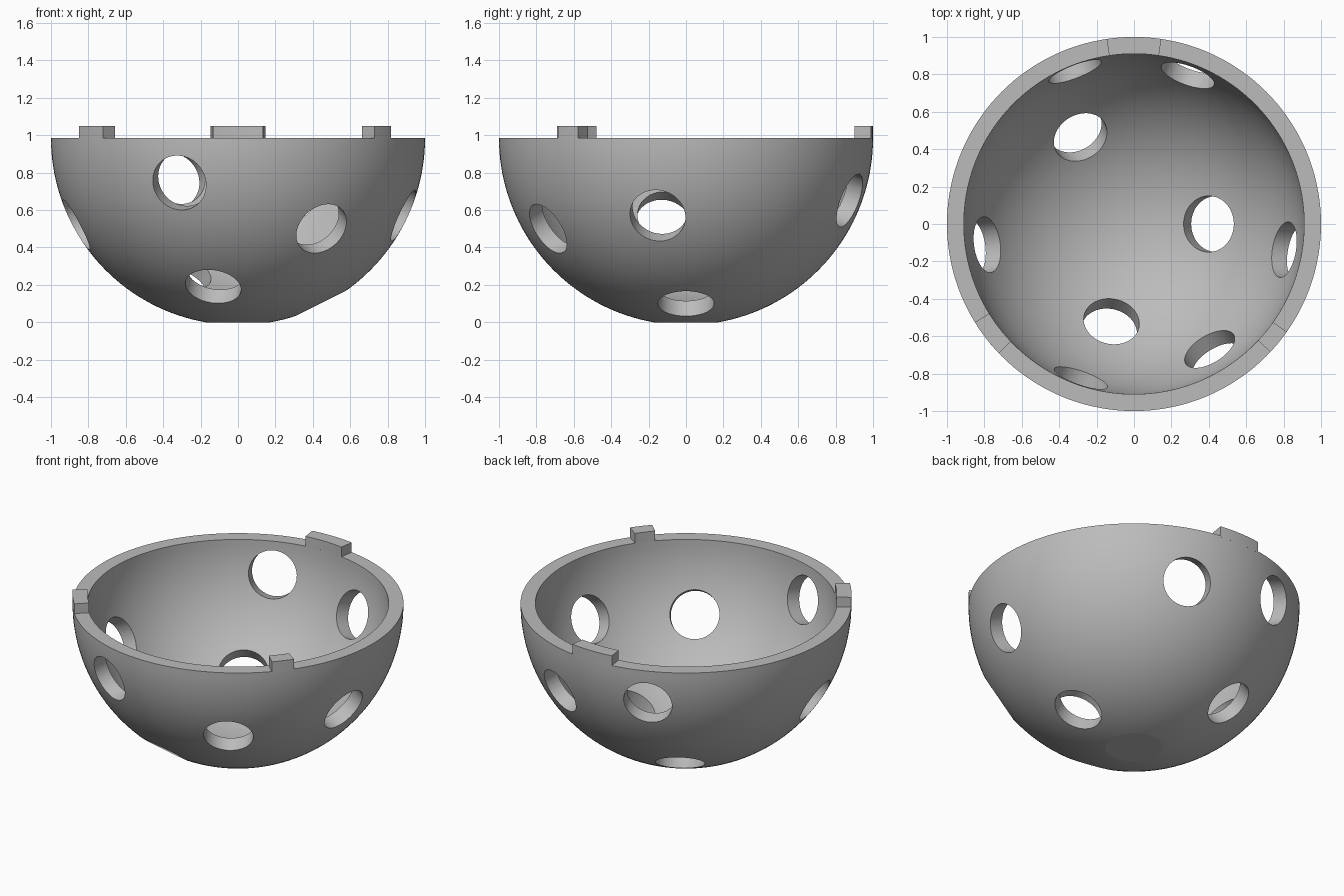
import bpy, bmesh
from math import sin, cos, radians, acos, pi
from mathutils import Vector, Matrix

cube = bpy.data.objects.get("Cube")
if cube:
    bpy.data.objects.remove(cube)

OUTER, INNER, RIM_Z, TOP_Z = 1.0, 0.91, 0.985, 1.05
HOLE_RADIUS = 0.15

grey = bpy.data.materials.new("plain grey")
grey.use_nodes = True
colour = (0.5, 0.5, 0.5, 1)
grey.diffuse_color = colour
grey.node_tree.nodes["Principled BSDF"].inputs["Base Color"].default_value = colour


def make_object(name, bm):
    bmesh.ops.recalc_face_normals(bm, faces=bm.faces)
    mesh = bpy.data.meshes.new(name)
    bm.to_mesh(mesh)
    bm.free()
    mesh.materials.append(grey)
    obj = bpy.data.objects.new(name, mesh)
    bpy.context.collection.objects.link(obj)
    return obj


def activate(obj):
    bpy.ops.object.select_all(action='DESELECT')
    obj.select_set(True)
    bpy.context.view_layer.objects.active = obj


def arc(radius, end, steps=36):
    return [(radius * cos(end * i / steps), RIM_Z - radius * sin(end * i / steps))
            for i in range(steps + 1)]


# Bowl shell: outer arc with a flat base, and inner arc down to the pole
base_angle = pi / 2 - acos(RIM_Z / OUTER)
profile = [(0, 0)] + arc(OUTER, base_angle)[::-1] + arc(INNER, pi / 2)
bm = bmesh.new()
verts = [bm.verts.new((r, 0, z)) for r, z in profile]
edges = [bm.edges.new(pair) for pair in zip(verts, verts[1:])]
bmesh.ops.spin(bm, geom=verts + edges, axis=(0, 0, 1), cent=(0, 0, 0),
               angle=2 * pi, steps=144)
bmesh.ops.remove_doubles(bm, verts=bm.verts, dist=0.0005)
bowl = make_object("bowl_shell", bm)

# Round holes drilled towards the sphere centre
hole_directions = [
    (-0.317, -0.917, -0.242), (0.451, -0.746, -0.49), (-0.134, -0.58, -0.802),
    (-0.875, -0.123, -0.468), (0.895, -0.153, -0.419), (0.445, 0, -0.895),
    (-0.319, 0.517, -0.794), (-0.351, 0.908, -0.23), (0.32, 0.885, -0.338),
]
bm = bmesh.new()
for d in hole_directions:
    d = Vector(d).normalized()
    place = Matrix.Translation(Vector((0, 0, RIM_Z)) + d * 0.95)
    turn = d.to_track_quat('Z', 'Y').to_matrix().to_4x4()
    bmesh.ops.create_cone(bm, cap_ends=True, segments=64, radius1=HOLE_RADIUS,
                          radius2=HOLE_RADIUS, depth=0.3, matrix=place @ turn)
cutter = make_object("hole_cutter", bm)
cutter.hide_render = True

cut = bowl.modifiers.new("holes", 'BOOLEAN')
cut.operation = 'DIFFERENCE'
cut.solver = 'EXACT'
cut.object = cutter
activate(bowl)
bpy.ops.object.modifier_apply(modifier=cut.name)
bpy.data.objects.remove(cutter)
bpy.ops.object.shade_smooth_by_angle(angle=radians(8))


# Locating tabs standing on the rim
def rim_tab(name, centre, half_angle, steps=8):
    angles = [radians(centre + half_angle * (2 * i / steps - 1)) for i in range(steps + 1)]
    outline = [(OUTER, a) for a in angles] + [(INNER, a) for a in reversed(angles)]
    bm = bmesh.new()
    face = bm.faces.new([bm.verts.new((r * cos(a), r * sin(a), RIM_Z - 0.01))
                         for r, a in outline])
    up = bmesh.ops.extrude_face_region(bm, geom=[face], use_keep_orig=True)
    top = [v for v in up["geom"] if isinstance(v, bmesh.types.BMVert)]
    bmesh.ops.translate(bm, verts=top, vec=(0, 0, TOP_Z - RIM_Z + 0.01))
    tab = make_object(name, bm)
    activate(tab)
    bpy.ops.object.shade_smooth_by_angle(angle=radians(20))


rim_tab("back_tab", 90, 8.4)
rim_tab("front_right_tab", 217.7, 6)
rim_tab("front_left_tab", -39.2, 4)
